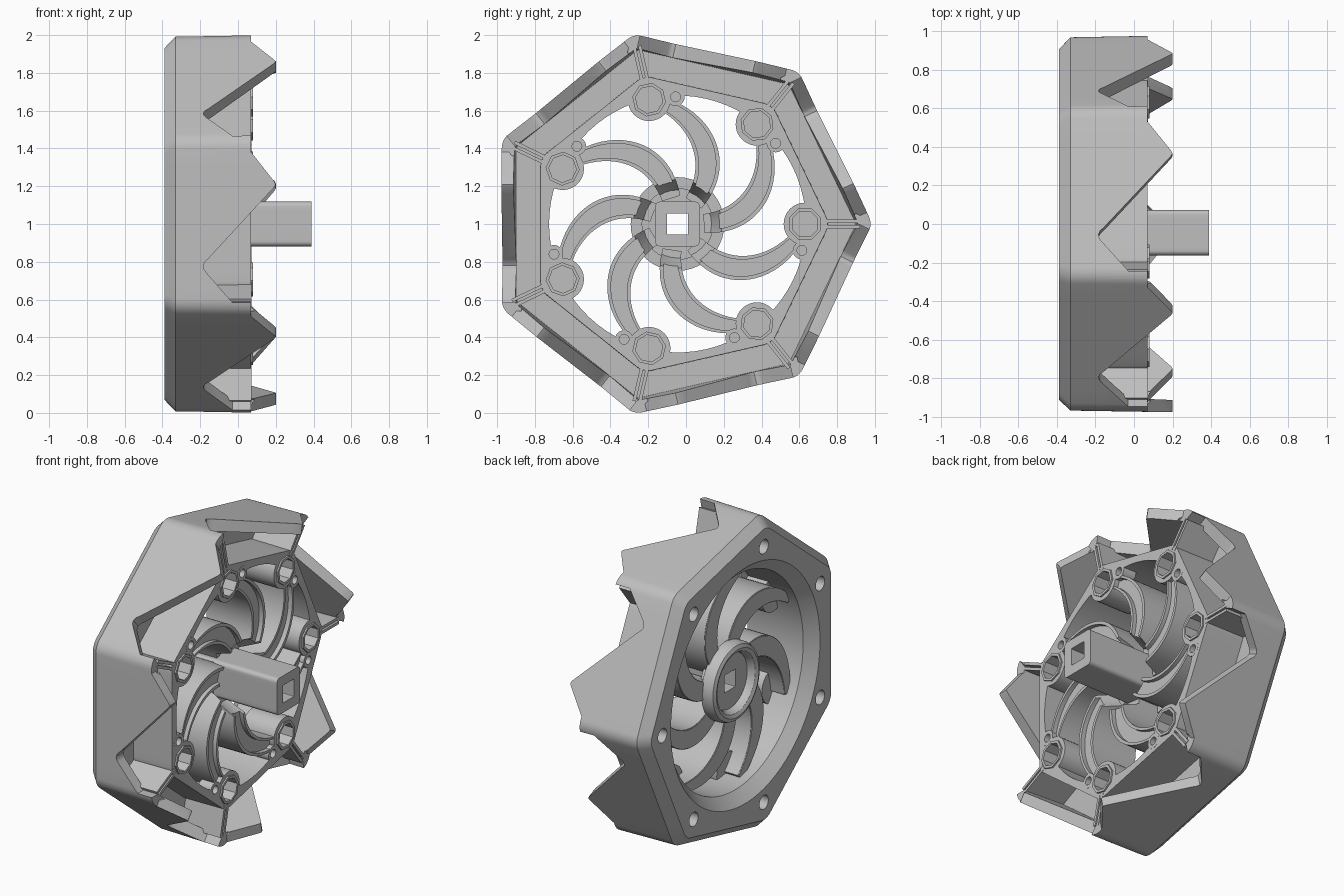
import bpy, bmesh
from math import pi, sin, cos, tan, atan2, radians, hypot

if "Cube" in bpy.data.objects:
    bpy.data.objects.remove(bpy.data.objects["Cube"], do_unlink=True)

SIDES = 7
STEP = 2 * pi / SIDES
CY, CZ = -0.045, 1.0          # wheel axis, running along x

grey = bpy.data.materials.new("plain_grey")
grey.use_nodes = True
GREY = (0.52, 0.52, 0.52, 1)
grey.diffuse_color = GREY
grey.node_tree.nodes["Principled BSDF"].inputs["Base Color"].default_value = GREY


def rounded_polygon(n, apothem, radius, phase=0.0, arc=6, cuts=10):
    """Regular polygon with rounded corners, as (y, z) points about the axis."""
    pts, half = [], pi / n
    reach = (apothem - radius) / cos(half)
    for k in range(n):
        a = phase + 2 * half * k
        for i in range(arc + 1):
            b = a - half + 2 * half * i / arc
            pts.append((reach * cos(a) + radius * cos(b), reach * sin(a) + radius * sin(b)))
        p, b = pts[-1], a + half
        run = 2 * (apothem - radius) * tan(half)
        for i in range(1, cuts):
            d = run * i / cuts
            pts.append((p[0] - d * sin(b), p[1] + d * cos(b)))
    return pts


def circle_like(shape, r):
    """Circle with one point for each point of another shape."""
    return [(r * cos(a), r * sin(a)) for a in (atan2(z, y) for y, z in shape)]


def disc(r, centre=(0, 0), n=32, phase=0.0):
    return [(centre[0] + r * cos(phase + 2 * pi * i / n),
             centre[1] + r * sin(phase + 2 * pi * i / n)) for i in range(n)]


def polar(r, a):
    return r * cos(a), r * sin(a)


def loft(bm, rings, tube=False):
    """Skin a list of (x, outline) rings; tube joins the last ring to the first."""
    loops = [[bm.verts.new((x, CY + y, CZ + z)) for y, z in pts] for x, pts in rings]
    n = len(loops[0])
    for a, b in zip(loops, loops[1:] + ([loops[0]] if tube else [])):
        for i in range(n):
            j = (i + 1) % n
            bm.faces.new((a[i], a[j], b[j], b[i]))
    if not tube:
        bm.faces.new(loops[0])
        bm.faces.new(loops[-1])


def finish(name, bm):
    bmesh.ops.recalc_face_normals(bm, faces=bm.faces)
    me = bpy.data.meshes.new(name)
    bm.to_mesh(me)
    bm.free()
    me.materials.append(grey)
    ob = bpy.data.objects.new(name, me)
    bpy.context.collection.objects.link(ob)
    return ob


def prisms(name, outlines, x0, x1):
    bm = bmesh.new()
    for pts in outlines:
        loft(bm, [(x0, pts), (x1, pts)])
    return finish(name, bm)


def activate(ob):
    bpy.ops.object.select_all(action='DESELECT')
    ob.select_set(True)
    bpy.context.view_layer.objects.active = ob


def cut(targets, cutter):
    for ob in targets:
        activate(ob)
        mod = ob.modifiers.new("cut", 'BOOLEAN')
        mod.operation, mod.solver, mod.object = 'DIFFERENCE', 'EXACT', cutter
        bpy.ops.object.modifier_apply(modifier=mod.name)
    bpy.data.objects.remove(cutter, do_unlink=True)


# Rim: shell, pocket and inner frame as one closed section
def hept(a, r=0.1):
    return rounded_polygon(SIDES, a, r)


base = hept(0.9)
bm = bmesh.new()
loft(bm, [(-0.32, circle_like(base, 0.685)), (-0.39, circle_like(base, 0.755)),
          (-0.39, hept(0.868)), (-0.33, hept(0.924)),
          (0.22, hept(0.933)), (0.22, hept(0.87, 0.04)), (-0.2, hept(0.852, 0.04)),
          (-0.2, hept(0.727)), (0.07, hept(0.725)), (0.07, circle_like(base, 0.68))], tube=True)
rim = finish("rim", bm)

# Crown teeth: the same notch profile cut from every side
notch = [(0.46, 0.07), (0.38, 0.07), (0.225, 0.192), (0.21, 0.2), (0.195, 0.192), (-0.185, -0.158),
         (-0.2, -0.175), (-0.22, -0.184), (-0.24, -0.18), (-0.255, -0.17), (-0.415, -0.03),
         (-0.415, 0.07), (-0.46, 0.07), (-0.46, 0.5), (0.46, 0.5)]
for k in range(SIDES):
    a = (k + 0.5) * STEP
    bm = bmesh.new()
    ends = []
    for d in (0.825, 1.1):
        ends.append([bm.verts.new((x, CY + d * cos(a) + s * sin(a), CZ + d * sin(a) - s * cos(a)))
                     for s, x in notch])
        bm.faces.new(ends[-1])
    n = len(notch)
    for i in range(n):
        j = (i + 1) % n
        bm.faces.new((ends[0][i], ends[0][j], ends[1][j], ends[1][i]))
    cut([rim], finish("notch_cutter", bm))


# Curved spokes tapering to the rim, each with a raised wall on its convex edge
def spiral(t, a):
    return polar(0.16 + 0.5 * t, a + radians(-51 + 18 * t + 30 * t * t))


def ribbon(a, left, right, n=24):
    """Strip along the spiral; each edge is (offset at the ends, extra at the middle)."""
    sides = ([], [])
    for i in range(n + 1):
        t = -0.04 + 1.1 * i / n
        y, z = spiral(t, a)
        y1, z1 = spiral(t + 0.01, a)
        dy, dz = y1 - y, z1 - z
        m = hypot(dy, dz)
        taper = 1 - 0.5 * (i / n) ** 4
        for side, (end, extra) in zip(sides, (left, right)):
            w = (end + extra * sin(pi * i / n)) * taper
            side.append((y + w * dz / m, z - w * dy / m))
    return sides[0] + sides[1][::-1]


angles = [k * STEP for k in range(SIDES)]
spokes = prisms("spokes", [ribbon(a, (-0.05, -0.01), (0.045, 0.018)) for a in angles], -0.26, 0.04)
walls = prisms("spoke_walls", [ribbon(a, (0.028, 0.018), (0.047, 0.02)) for a in angles], -0.255, 0.069)
lips = prisms("spoke_lips", [ribbon(a, (-0.053, -0.012), (-0.035, -0.01)) for a in angles], -0.255, 0.066)
strips = [spokes, walls, lips]

# Spokes slope away around the shaft
bm = bmesh.new()
loft(bm, [(-0.06, disc(0.18)), (0.1, disc(0.25))])
cut(strips, finish("shaft_clearance_cutter", bm))

# Bosses at the frame corners and small pin holes beside them
boss_at = [polar(0.675, a) for a in angles]
pin_at = [polar(0.673, a - radians(12)) for a in angles]
bosses = prisms("boss_pads", [disc(0.113, c) for c in boss_at], -0.16, 0.07)
collars = prisms("boss_collars", [disc(0.09, c, 8, a + pi / 8) for c, a in zip(boss_at, angles)],
                 -0.14, 0.08)
pins = prisms("pin_pads", [disc(0.048, c) for c in pin_at], -0.02, 0.0705)
cut([rim, bosses, collars] + strips,
    prisms("boss_cutter", [disc(0.073, c, 8, a + pi / 8) for c, a in zip(boss_at, angles)], -0.12, 0.5))
cut([rim, pins] + strips, prisms("pin_cutter", [disc(0.026, c, 16) for c in pin_at], 0.0, 0.5))

# Bolt holes in the back face
cut([rim], prisms("bolt_cutter", [disc(0.045, polar(0.84, a), 24) for a in angles], -0.6, -0.25))

# Paired ribs from each boss to its corner
ribs = []
for a in angles:
    for off in (-0.015, 0.015):
        ribs.append([(r * cos(a) - t * sin(a), r * sin(a) + t * cos(a))
                     for r, t in ((0.765, off - 0.009), (0.965, off - 0.009),
                                  (0.965, off + 0.009), (0.765, off + 0.009))])
rib_ob = prisms("corner_ribs", ribs, -0.22, 0.072)


# Hub with back ring and hollow square shaft
def square(h, r):
    return rounded_polygon(4, h, r, pi / 4)


sq, bore = square(0.118, 0.025), square(0.056, 0.004)
bm = bmesh.new()
loft(bm, [(0.39, bore), (0.39, sq), (-0.2, sq)]
     + [(x, circle_like(sq, r)) for x, r in ((-0.2, 0.19), (-0.25, 0.19), (-0.25, 0.248), (-0.3, 0.248),
                                             (-0.325, 0.237), (-0.335, 0.215), (-0.325, 0.193),
                                             (-0.3, 0.178), (-0.28, 0.175))]
     + [(-0.28, bore)], tube=True)
hub = finish("hub_and_shaft", bm)

# Smooth shading with sharp edges kept
for ob in [rim, bosses, collars, pins, rib_ob, hub] + strips:
    activate(ob)
    bpy.ops.object.shade_smooth_by_angle(angle=radians(30))
